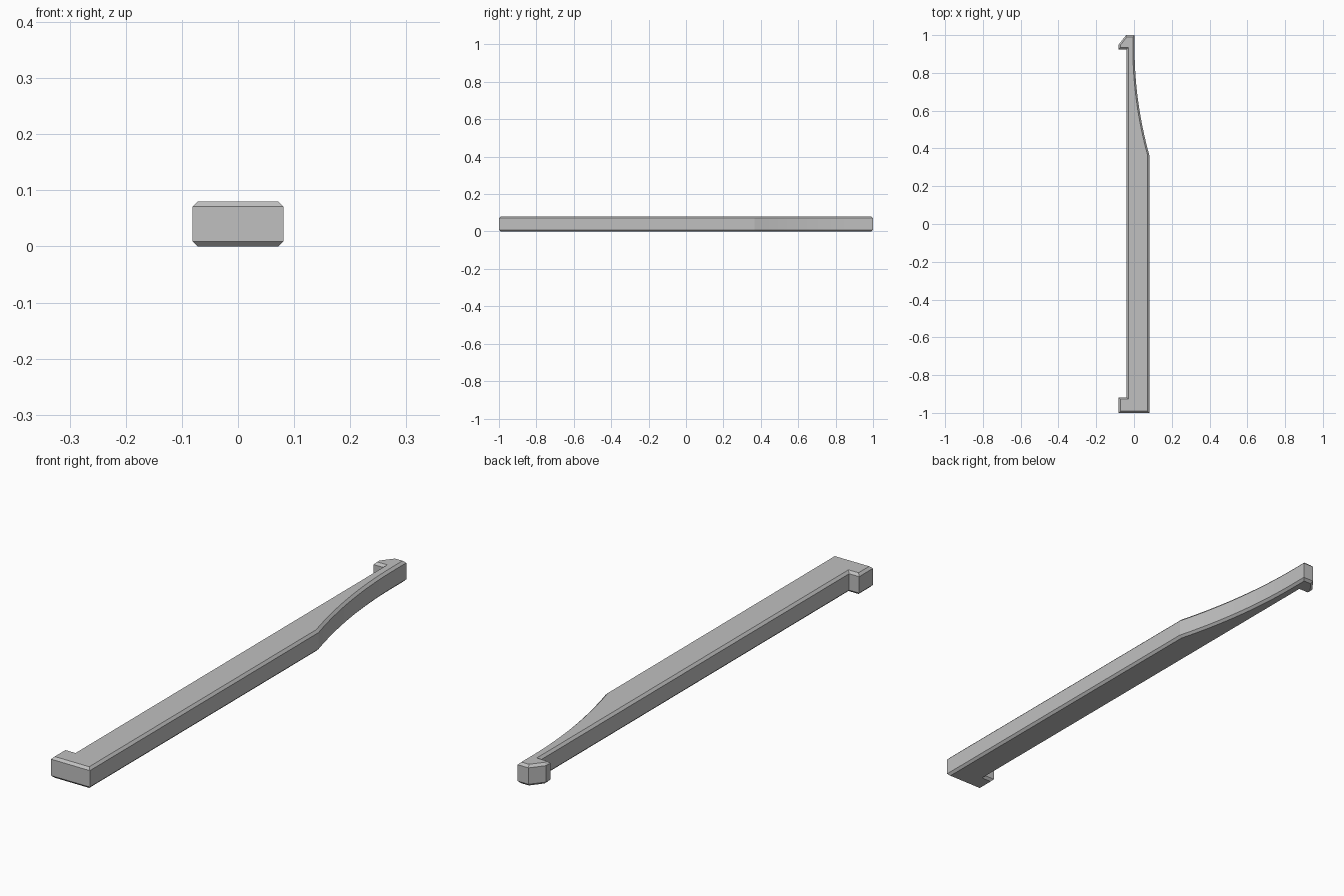
import bpy
import bmesh

cube = bpy.data.objects.get("Cube")
if cube:
    bpy.data.objects.remove(cube)

HEIGHT, CHAMFER = 0.08, 0.009

# One plain grey for the whole bar
grey = bpy.data.materials.new("plain grey")
grey.use_nodes = True
color = (0.53, 0.53, 0.53, 1)
grey.diffuse_color = color
grey.node_tree.nodes["Principled BSDF"].inputs["Base Color"].default_value = color

# Plan outline: square foot, long straight side, hollow curve, hooked tip
STEPS = 16
curve_start, curve_end = (0.081, 0.365), (0.003, 0.93)
outline = [(-0.081, -1), (0.081, -1)]
for i in range(STEPS + 1):
    t = i / STEPS
    x = curve_end[0] + (curve_start[0] - curve_end[0]) * (1 - t) ** 2
    y = curve_start[1] + (curve_end[1] - curve_start[1]) * t
    outline.append((x, y))
outline += [(0.003, 1), (-0.042, 1), (-0.081, 0.95), (-0.081, 0.925),
            (-0.039, 0.925), (-0.039, -0.918), (-0.081, -0.918)]

# Extrude the outline, then chamfer the rims of both caps
bm = bmesh.new()
bottom = bm.faces.new([bm.verts.new((x, y, CHAMFER)) for x, y in outline])
result = bmesh.ops.extrude_face_region(bm, geom=[bottom], use_keep_orig=True)
top_verts = [v for v in result["geom"] if isinstance(v, bmesh.types.BMVert)]
bmesh.ops.translate(bm, verts=top_verts, vec=(0, 0, HEIGHT - 2 * CHAMFER))
bmesh.ops.recalc_face_normals(bm, faces=bm.faces[:])
caps = [f for f in bm.faces if abs(f.normal.z) > 0.9]
bmesh.ops.inset_individual(bm, faces=caps, thickness=CHAMFER, depth=CHAMFER,
                           use_even_offset=True)

mesh = bpy.data.meshes.new("hooked_bar")
bm.to_mesh(mesh)
bm.free()
mesh.materials.append(grey)
bar = bpy.data.objects.new("hooked_bar", mesh)
bpy.context.collection.objects.link(bar)

# Smooth the hollow curve, keep the chamfers crisp
bpy.ops.object.select_all(action='DESELECT')
bar.select_set(True)
bpy.context.view_layer.objects.active = bar
bpy.ops.object.shade_smooth_by_angle(angle=0.2)
